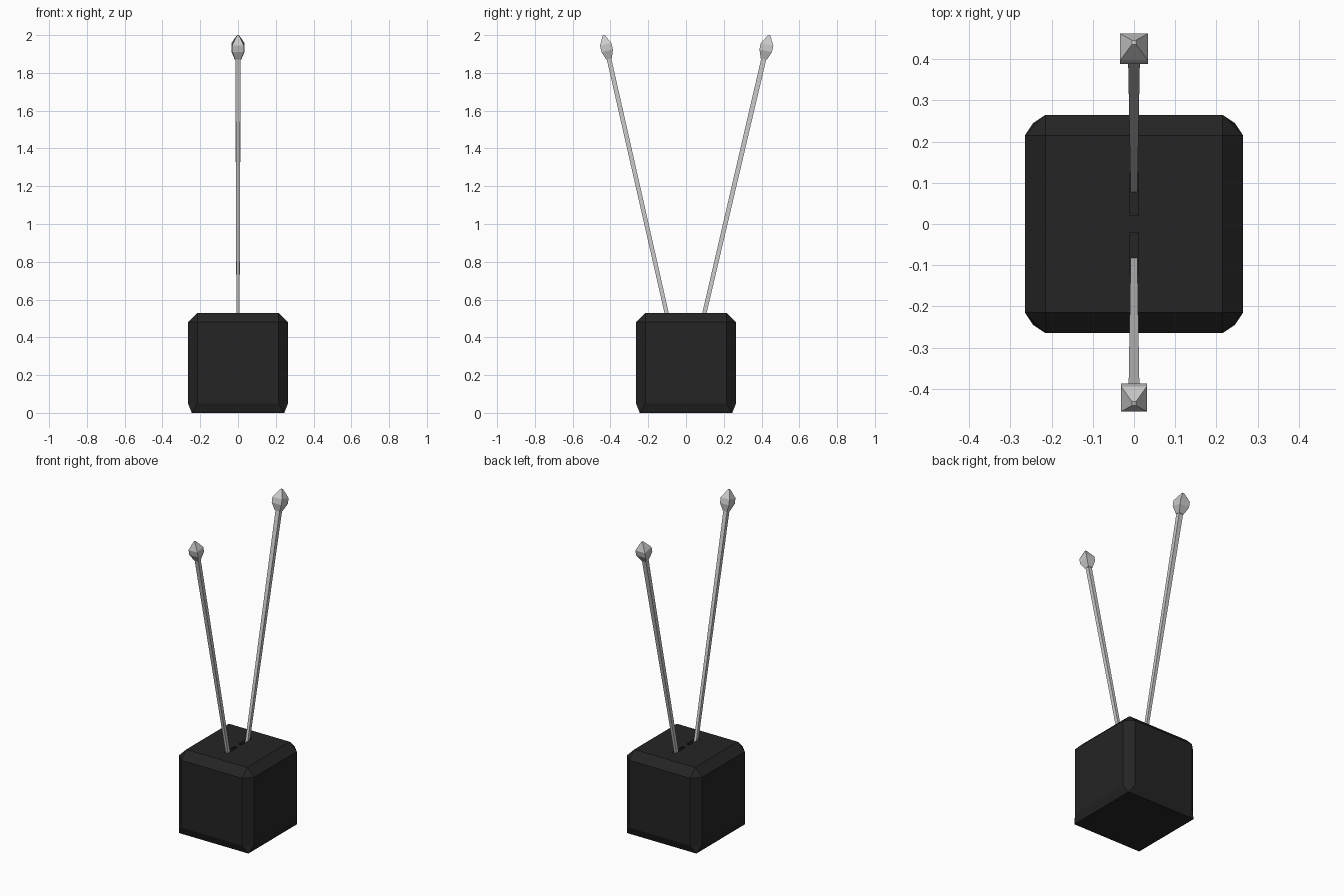
import bpy
import bmesh
from math import atan2, hypot

if "Cube" in bpy.data.objects:
    bpy.data.objects.remove(bpy.data.objects["Cube"])


def make_material(name, rgb, roughness):
    mat = bpy.data.materials.new(name)
    mat.use_nodes = True
    mat.diffuse_color = (*rgb, 1)
    bsdf = mat.node_tree.nodes["Principled BSDF"]
    bsdf.inputs["Base Color"].default_value = (*rgb, 1)
    bsdf.inputs["Roughness"].default_value = roughness
    return mat


black = make_material("black_plastic", (0.018, 0.018, 0.018), 0.6)
silver = make_material("silver_metal", (0.6, 0.6, 0.6), 0.4)


def loft(name, rings, mat):
    """Skin a stack of rings (lists of 3D points) and cap both ends."""
    bm = bmesh.new()
    loops = [[bm.verts.new(p) for p in ring] for ring in rings]
    count = len(rings[0])
    for low, high in zip(loops, loops[1:]):
        for i in range(count):
            j = (i + 1) % count
            bm.faces.new((low[i], low[j], high[j], high[i]))
    bm.faces.new(loops[0][::-1])
    bm.faces.new(loops[-1])
    bmesh.ops.remove_doubles(bm, verts=bm.verts, dist=0.0005)
    bmesh.ops.recalc_face_normals(bm, faces=bm.faces)
    mesh = bpy.data.meshes.new(name)
    bm.to_mesh(mesh)
    bm.free()
    mesh.materials.append(mat)
    obj = bpy.data.objects.new(name, mesh)
    bpy.context.collection.objects.link(obj)
    return obj


def octagon(a, b, z):
    """Square of half width a with corners cut at b (b == a is a plain square)."""
    return [(x, y, z) for x, y in ((a, -b), (a, b), (b, a), (-b, a),
                                   (-a, b), (-a, -b), (-b, -a), (b, -a))]


def rectangle(hx, hy, z):
    return [(hx, -hy, z), (hx, hy, z), (-hx, hy, z), (-hx, -hy, z)]


# Base block with chamfered edges and pointed bottom corners
TOP = 0.53
base = loft("base_block", [octagon(0.245, 0.245, 0), octagon(0.265, 0.215, 0.05),
                           octagon(0.265, 0.215, 0.48), octagon(0.215, 0.215, TOP)], black)

# Two shallow slots in the top that the rods rise from
for side in (-1, 1):
    cutter = loft("slot_cutter", [rectangle(0.011, 0.05, TOP - 0.04),
                                  rectangle(0.011, 0.05, TOP + 0.04)], black)
    cutter.location.y = side * 0.071
    cutter.hide_render = True
    cut = base.modifiers.new("slot", 'BOOLEAN')
    cut.operation = 'DIFFERENCE'
    cut.solver = 'EXACT'
    cut.object = cutter
    bpy.context.view_layer.objects.active = base
    bpy.ops.object.modifier_apply(modifier=cut.name)
    bpy.data.objects.remove(cutter)


# Leaning antenna: tapered square rod with a faceted tip
def antenna(name, side, foot, head, size):
    rise = 2.0 - TOP
    length = hypot(rise, head - foot)
    rod = loft(name + "_rod", [rectangle(0.008, 0.011, -0.08),
                               rectangle(0.014 * size, 0.013 * size, length - 0.11)], silver)
    tip = loft(name + "_tip", [rectangle(0.016 * size, 0.016 * size, length - 0.13),
                               rectangle(0.033 * size, 0.033 * size, length - 0.085),
                               rectangle(0.033 * size, 0.033 * size, length - 0.05),
                               rectangle(0.005, 0.005, length)], silver)
    for part in (rod, tip):
        part.location = (0, side * foot, TOP)
        part.rotation_euler.x = -side * atan2(head - foot, rise)


antenna("front_antenna", -1, 0.103, 0.436, 0.94)
antenna("back_antenna", 1, 0.098, 0.441, 1.03)
